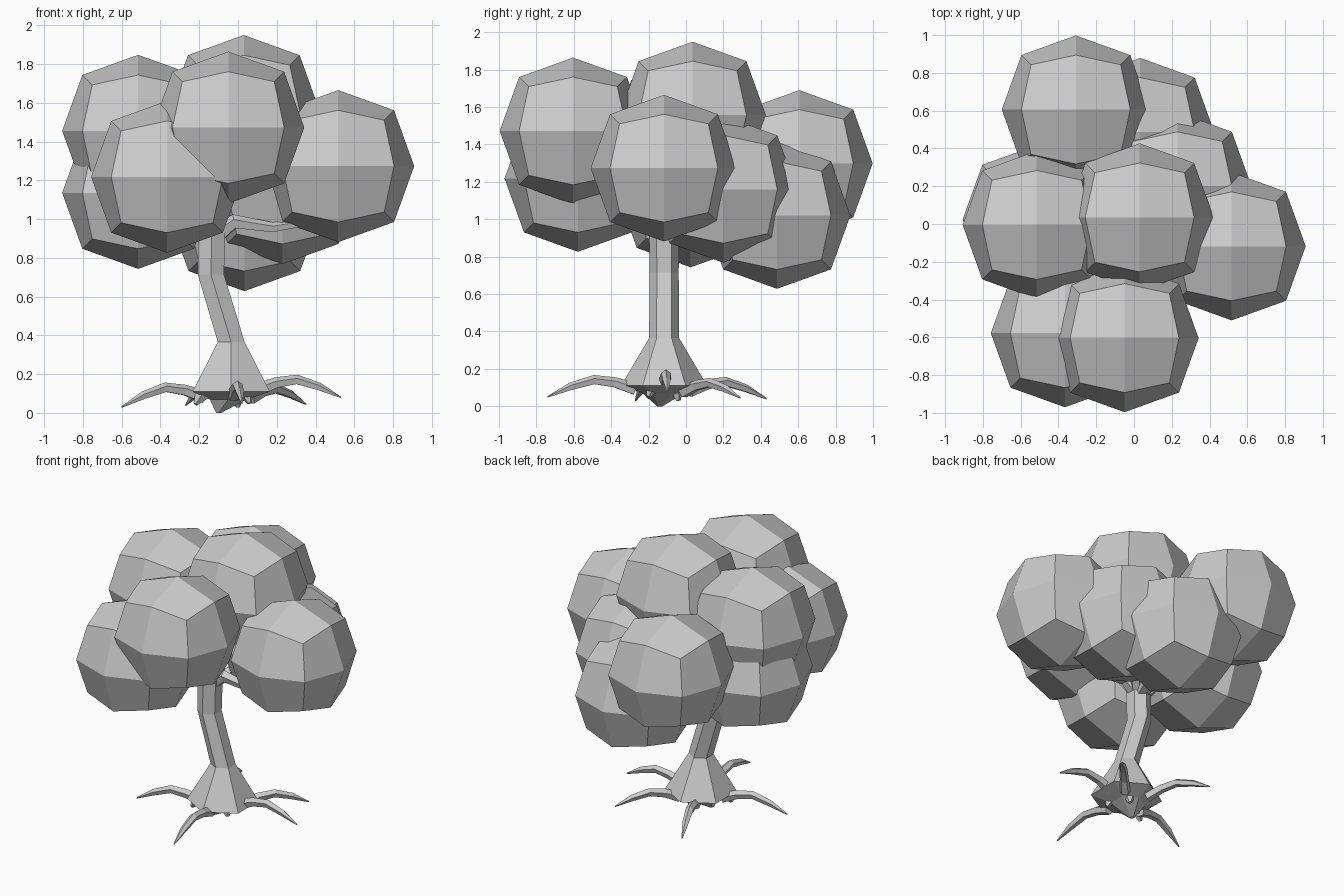
import bpy, bmesh, math
from mathutils import Vector

if "Cube" in bpy.data.objects:
    bpy.data.objects.remove(bpy.data.objects["Cube"])

grey = bpy.data.materials.new("light_grey")
grey.diffuse_color = (0.6, 0.6, 0.6, 1)
grey.use_nodes = True
grey.node_tree.nodes["Principled BSDF"].inputs["Base Color"].default_value = grey.diffuse_color


def finish(name, bm):
    bmesh.ops.recalc_face_normals(bm, faces=bm.faces)
    mesh = bpy.data.meshes.new(name)
    bm.to_mesh(mesh)
    bm.free()
    mesh.materials.append(grey)
    obj = bpy.data.objects.new(name, mesh)
    bpy.context.collection.objects.link(obj)


def tube(name, points, radii, sides, level=False):
    """Loft polygon rings along a path; level keeps the rings horizontal."""
    bm = bmesh.new()
    pts = [Vector(p) for p in points]
    rings = []
    for i, (p, r) in enumerate(zip(pts, radii)):
        d = (pts[min(i + 1, len(pts) - 1)] - pts[max(i - 1, 0)]).normalized()
        if level:
            u, v = Vector((0, 1, 0)), Vector((-1, 0, 0))
        else:
            ref = Vector((0, 0, 1)) if abs(d.z) < 0.9 else Vector((0, 1, 0))
            v = d.cross(ref).normalized()
            u = v.cross(d)
        rings.append([bm.verts.new(p + r * (u * math.cos(a) + v * math.sin(a)))
                      for a in (math.tau * k / sides for k in range(sides))])
    for a, b in zip(rings, rings[1:]):
        for k in range(sides):
            n = (k + 1) % sides
            bm.faces.new((a[k], a[n], b[n], b[k]))
    bm.faces.new(rings[0])
    bm.faces.new(rings[-1])
    finish(name, bm)


def leaf_ball(name, centre, r=0.392):
    """Cube split 2x2 per side and rounded."""
    bm = bmesh.new()
    bmesh.ops.create_cube(bm, size=2)
    bmesh.ops.subdivide_edges(bm, edges=bm.edges[:], cuts=1, use_grid_fill=True)
    for v in bm.verts:
        on = sum(abs(c) > 0.5 for c in v.co)
        v.co = v.co * (r * {1: 1.0, 2: 0.735, 3: 0.605}[on]) + Vector(centre)
    finish(name, bm)


# Foliage
balls = [(-0.05, -0.604, 1.472), (-0.366, -0.578, 1.218), (-0.515, -0.005, 1.455),
         (0.03, 0.035, 1.557), (0.517, -0.118, 1.273), (-0.515, 0.025, 1.135),
         (0.033, 0.487, 1.02), (0.23, 0.2, 1.16), (-0.308, 0.606, 1.298)]
for i, c in enumerate(balls):
    leaf_ball(f"foliage_{i + 1}", c)

# Trunk with flared foot
tube("trunk", [(-0.1, -0.14, 0.0), (-0.05, -0.12, 0.07), (-0.035, -0.117, 0.11),
               (-0.035, -0.117, 0.365), (-0.14, -0.117, 0.715), (-0.135, -0.117, 0.93),
               (-0.06, -0.04, 1.3)],
     [0.015, 0.11, 0.23, 0.08, 0.078, 0.08, 0.04], 6, level=True)

# Roots: out of the foot, over a knee, down to a pointed tip
roots = [(0.53, -0.10, 0.08, 0.17), (0.02, -0.74, 0.05, 0.14), (-0.6, -0.27, 0.03, 0.13),
         (0.35, 0.29, 0.045, 0.125), (-0.27, 0.43, 0.04, 0.13)]
base = Vector((-0.035, -0.117, 0))
for i, (x, y, z, knee) in enumerate(roots):
    d = Vector((x, y, 0)) - base
    path = [base + d * f + Vector((0, 0, h)) for f, h in
            ((0.25, knee - 0.05), (0.42, knee - 0.015), (0.6, knee), (0.8, (knee + z) / 2 + 0.01), (1, z))]
    tube(f"root_{i + 1}", path, [0.035, 0.03, 0.027, 0.022, 0.004], 5)

# Small stubs under the foot
for i, tip in enumerate([(0.0, -0.04, 0.03), (-0.22, -0.2, 0.045), (0.06, -0.2, 0.05)]):
    tube(f"root_stub_{i + 1}", [(tip[0] * 0.7 - 0.01, tip[1] * 0.7 - 0.035, 0.13), tip], [0.06, 0.012], 5)

# Branches from the trunk head into the foliage
fork = Vector((-0.13, -0.11, 0.9))
for i, c in enumerate(balls):
    if i in (3, 4):
        continue
    c = Vector(c)
    mid = fork.lerp(c, 0.45) + Vector((0, 0, 0.02))
    tube(f"branch_{i + 1}", [fork, mid, c], [0.045, 0.032, 0.02], 5)
tube("branch_right", [fork, (-0.02, -0.117, 0.985), (0.18, -0.117, 0.955),
                      (0.33, -0.117, 0.98), (0.5, -0.118, 1.2)],
     [0.05, 0.04, 0.028, 0.025, 0.02], 5)
